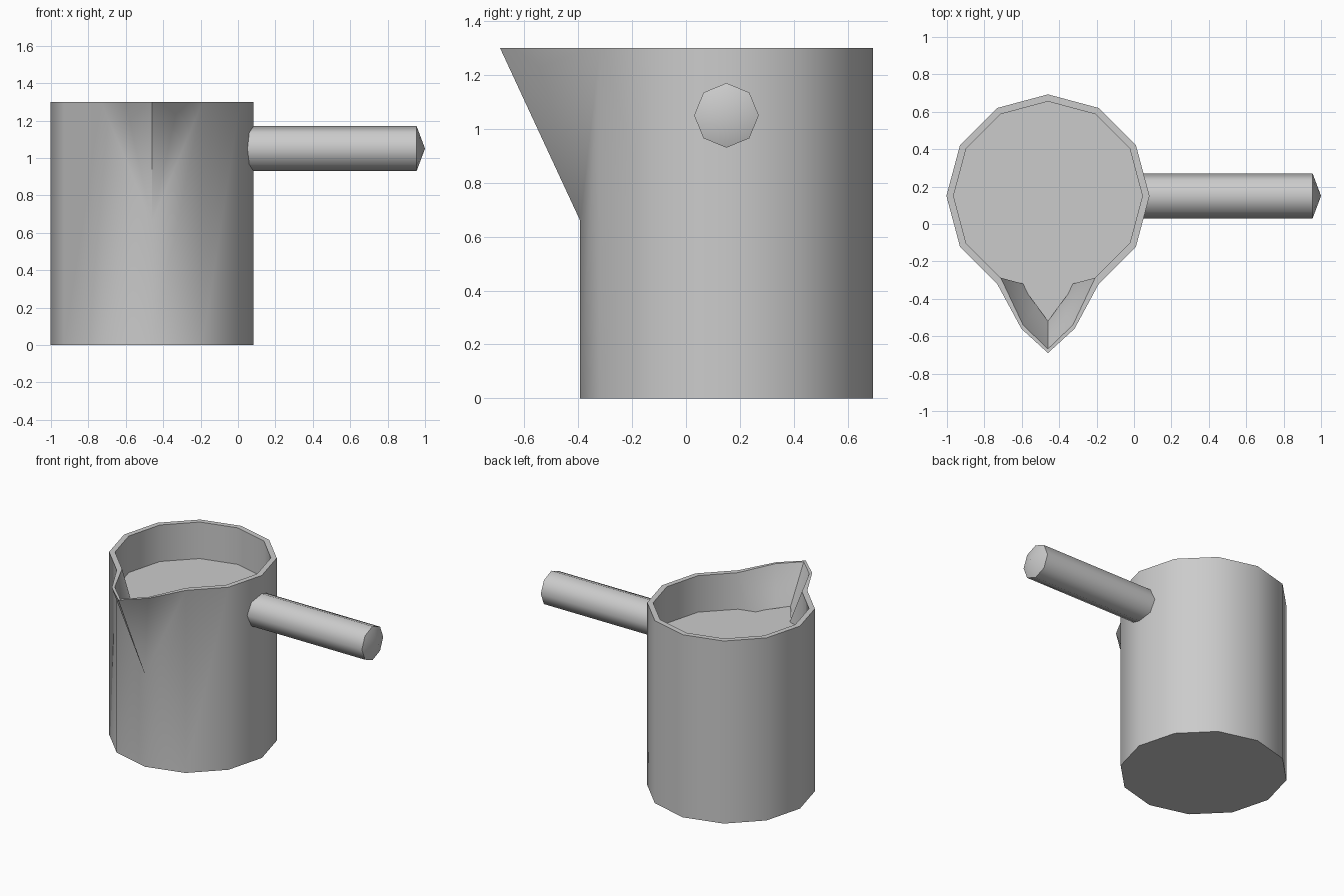
import bpy, bmesh
from math import cos, sin, radians, pi
from mathutils import Matrix

cube = bpy.data.objects.get("Cube")
if cube:
    bpy.data.objects.remove(cube, do_unlink=True)

CX, CY = -0.46, 0.15      # cup axis
SIDES, FRONT = 12, 9      # corner 9 points to the front
HEIGHT = 1.3

grey = bpy.data.materials.new("plain_grey")
grey.use_nodes = True
grey.diffuse_color = (0.6, 0.6, 0.6, 1)
grey.node_tree.nodes["Principled BSDF"].inputs["Base Color"].default_value = (0.6, 0.6, 0.6, 1)


def finish(bm, name, angle=60):
    bmesh.ops.recalc_face_normals(bm, faces=bm.faces)
    mesh = bpy.data.meshes.new(name)
    bm.to_mesh(mesh)
    bm.free()
    mesh.materials.append(grey)
    obj = bpy.data.objects.new(name, mesh)
    bpy.context.collection.objects.link(obj)
    bpy.ops.object.select_all(action='DESELECT')
    obj.select_set(True)
    bpy.context.view_layer.objects.active = obj
    bpy.ops.object.shade_smooth_by_angle(angle=radians(angle))
    return obj


def corner(k, r, z):
    a = 2 * pi * k / SIDES
    return (CX + r * cos(a), CY + r * sin(a), z)


def shell(bm, r, z_floor, z_notch, lip_x, lip_y, tip_y):
    """One wall surface with a pulled-out spout; returns its top loop."""
    low = [bm.verts.new(corner(k, r, z_floor)) for k in range(SIDES)]
    high = [bm.verts.new(corner(k, r, HEIGHT)) for k in range(SIDES)]
    high[FRONT].co.y = tip_y
    notch = bm.verts.new(corner(FRONT, r, z_notch))
    bm.faces.new(low)
    loop = []
    for k in range(SIDES):
        n = (k + 1) % SIDES
        loop.append(high[k])
        if FRONT in (k, n):
            side = -1 if n == FRONT else 1
            lip = bm.verts.new((CX + side * lip_x, lip_y, HEIGHT))
            a = notch if k == FRONT else high[k]
            b = notch if n == FRONT else high[n]
            bm.faces.new((low[k], low[n], b, a))
            bm.faces.new((high[k], notch, lip))
            bm.faces.new((lip, notch, high[n]))
            loop.append(lip)
        else:
            bm.faces.new((low[k], low[n], high[n], high[k]))
    return loop


# Cup body: outer and inner walls joined by a flat rim
bm = bmesh.new()
outer = shell(bm, 0.543, 0, 0.66, 0.142, -0.56, -0.69)
inner = shell(bm, 0.505, 0.05, 0.75, 0.133, -0.54, -0.668)
for i in range(len(outer)):
    j = (i + 1) % len(outer)
    bm.faces.new((outer[i], outer[j], inner[j], inner[i]))
finish(bm, "cup_body")

# Liquid surface running into the spout
bm = bmesh.new()
points = []
for k in range(SIDES):
    if k == FRONT:
        points += [(CX + x, y, 1.04) for x, y in ((-0.14, -0.33), (0, -0.52), (0.14, -0.33))]
    else:
        points.append(corner(k, 0.507, 1.04))
face = bm.faces.new([bm.verts.new(p) for p in points])
if face.normal.z < 0:
    face.normal_flip()
finish(bm, "liquid_surface")

# Side handle: octagonal bar with a shallow pointed end
bm = bmesh.new()
bar = Matrix.Translation((0.5, CY, 1.05)) @ Matrix.Rotation(pi / 2, 4, 'Y')
bmesh.ops.create_cone(bm, cap_ends=True, segments=8, radius1=0.12, radius2=0.12,
                      depth=0.91, matrix=bar)
end = max(bm.faces, key=lambda f: f.calc_center_median().x)
tip = bmesh.ops.poke(bm, faces=[end])["verts"][0]
tip.co.x = 1.0
finish(bm, "side_handle", 50)
